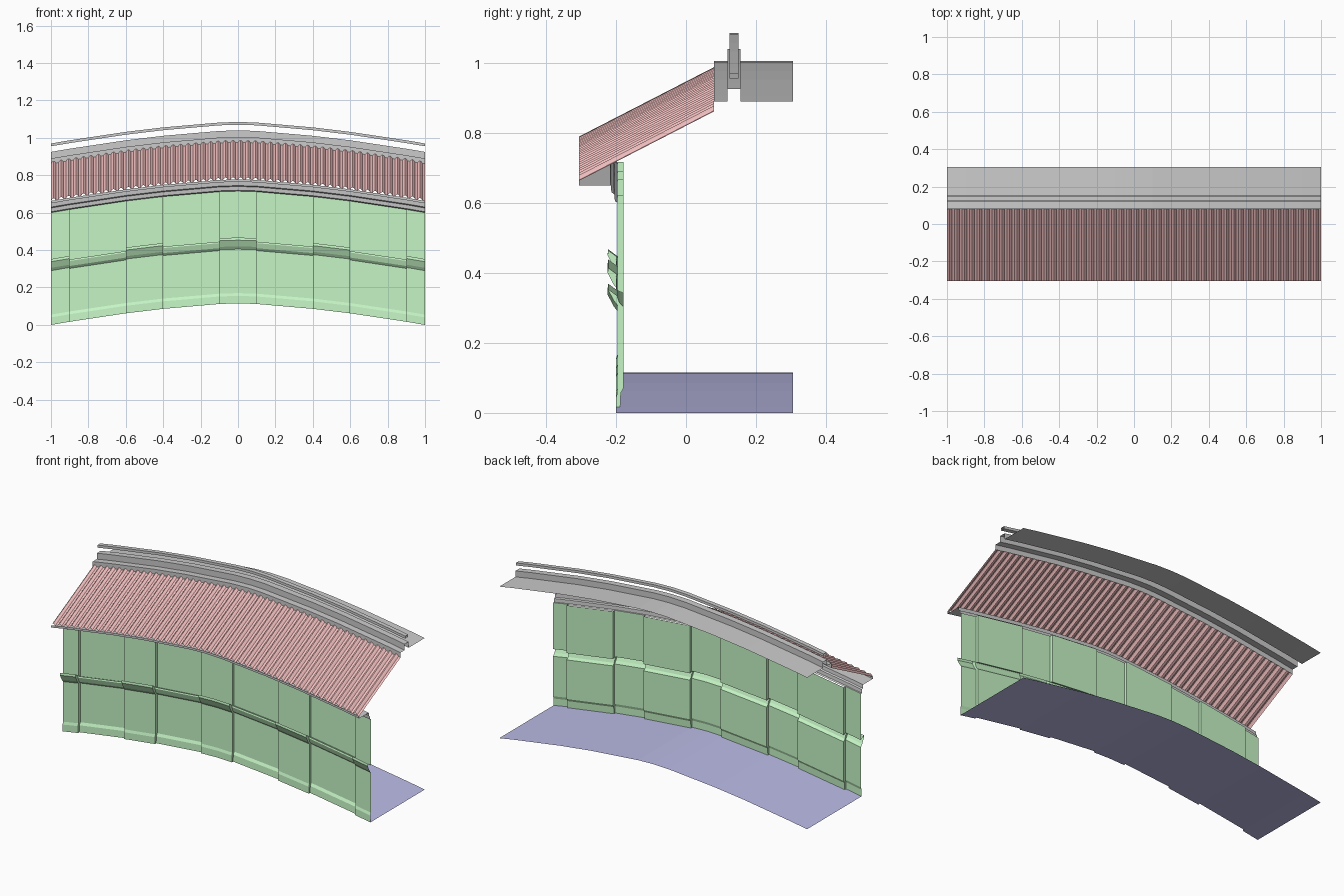
import bpy, math

if "Cube" in bpy.data.objects:
    bpy.data.objects.remove(bpy.data.objects["Cube"])

# Arched rise shared by every part: (|x|, z offset)
RISE = [(0, .115), (.1, .112), (.4, .086), (.6, .062), (.9, .017), (1, 0)]


def rise(x):
    x = abs(x)
    for (a, za), (b, zb) in zip(RISE, RISE[1:]):
        if x <= b + 1e-6:
            return za + (zb - za) * (x - a) / (b - a)
    return 0


def sweep(name, columns, color=None, smooth=None):
    """Skin (x, [(y, z), ...]) columns, lifting each by the rise."""
    n = len(columns[0][1])
    verts = [(x, y, z + rise(x)) for x, prof in columns for y, z in prof]
    faces = [(i * n + j, (i + 1) * n + j, (i + 1) * n + j + 1, i * n + j + 1)
             for i in range(len(columns) - 1) for j in range(n - 1)]
    mesh = bpy.data.meshes.new(name)
    mesh.from_pydata(verts, [], faces)
    obj = bpy.data.objects.new(name, mesh)
    bpy.context.collection.objects.link(obj)
    if color:
        mat = bpy.data.materials.new(name + "_color")
        mat.diffuse_color = (*color, 1)
        mat.use_nodes = True
        mat.node_tree.nodes["Principled BSDF"].inputs["Base Color"].default_value = mat.diffuse_color
        mesh.materials.append(mat)
    if smooth:
        bpy.ops.object.select_all(action='DESELECT')
        obj.select_set(True)
        bpy.context.view_layer.objects.active = obj
        bpy.ops.object.shade_smooth_by_angle(angle=math.radians(smooth))
    return obj


STATIONS = sorted({s * x for x, _ in RISE for s in (-1, 1)})


def straight(profile):
    return [(x, profile) for x in STATIONS]


# Wall: raised pillars alternate with recessed panels, with a skirt and a belt band
pillar = [(-.2, 0), (-.2, .04), (-.195, .055), (-.195, .29), (-.207, .305),
          (-.224, .338), (-.222, .352), (-.195, .332), (-.195, .605)]
panel = [(-.188, 0), (-.186, .04), (-.178, .055), (-.178, .285), (-.19, .298),
         (-.2, .325), (-.198, .333), (-.178, .325), (-.178, .605)]
edges = [-1, -.9, -.6, -.4, -.1, .1, .4, .6, .9, 1]
wall = []
for k, (a, b) in enumerate(zip(edges, edges[1:])):
    prof = panel if k % 2 else pillar
    wall += [(a, prof), ((a + b) / 2, prof), (b, prof)]
sweep("wall", wall, (.56, .91, .56))

# Floor follows the stepped foot of the wall
sweep("floor", [(x, [prof[0], (.305, 0)]) for x, prof in wall], (.5, .5, .8))

# Corrugated tile roof
TILES, STEPS = 50, 6
roof = []
for i in range(TILES * STEPS + 1):
    t = (i % STEPS) / STEPS
    bump = .012 * math.sin(math.pi * min(t / .67, 1))
    roof.append((-1 + 2 * i / (TILES * STEPS), [(-.305, .663 + bump), (.08, .861 + bump)]))
sweep("tile_roof", roof, (.88, .52, .52), smooth=35)

# Eave cornice, soffit and fascia
sweep("eave_cornice", straight([(-.195, .6), (-.203, .605), (-.205, .625), (-.213, .63),
                                (-.215, .65), (-.305, .65), (-.305, .663)]))

# Ridge steps and rear walkway
sweep("ridge_walkway", straight([(.08, .861), (.08, .89), (.118, .89), (.118, .925),
                                 (.155, .925), (.155, .89), (.305, .89)]))

# Rail floating above the ridge
sweep("ridge_rail", straight([(.124, .955), (.124, .97), (.15, .97), (.15, .955), (.124, .955)]))
